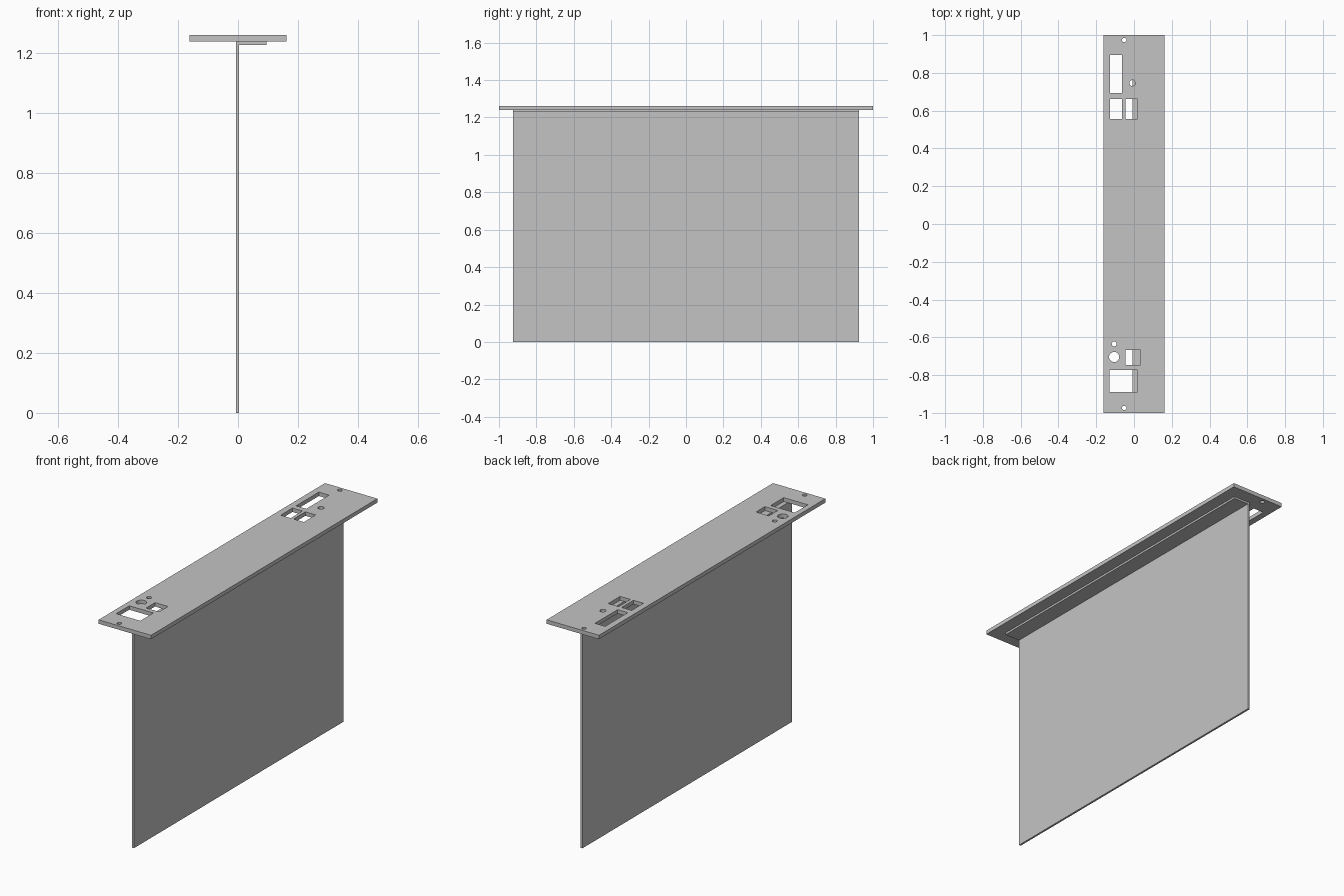
import bpy
import bmesh
from math import pi

old = bpy.data.objects.get("Cube")
if old:
    bpy.data.objects.remove(old, do_unlink=True)

grey = bpy.data.materials.new("plain_grey")
grey.use_nodes = True
colour = (0.55, 0.55, 0.55, 1)
grey.diffuse_color = colour
grey.node_tree.nodes["Principled BSDF"].inputs["Base Color"].default_value = colour

PLATE_BOTTOM, PLATE_TOP = 1.239, 1.261
HALF_WIDTH, HALF_LENGTH = 0.162, 1.0


def make_object(name, bm):
    bmesh.ops.recalc_face_normals(bm, faces=bm.faces)
    mesh = bpy.data.meshes.new(name)
    bm.to_mesh(mesh)
    bm.free()
    mesh.materials.append(grey)
    obj = bpy.data.objects.new(name, mesh)
    bpy.context.collection.objects.link(obj)
    return obj


def add_box(bm, x0, x1, y0, y1, z0, z1):
    verts = bmesh.ops.create_cube(bm, size=1)["verts"]
    bmesh.ops.scale(bm, vec=(x1 - x0, y1 - y0, z1 - z0), verts=verts)
    bmesh.ops.translate(bm, vec=((x0 + x1) / 2, (y0 + y1) / 2, (z0 + z1) / 2), verts=verts)


def add_pin(bm, x, y, radius):
    verts = bmesh.ops.create_cone(bm, cap_ends=True, segments=24, radius1=radius,
                                  radius2=radius, depth=0.2)["verts"]
    bmesh.ops.translate(bm, vec=(x, y, PLATE_TOP), verts=verts)


# Board with a folded flange under the plate: L profile extruded along y
profile = [(-0.007, 0), (0.004, 0), (0.004, 1.228), (0.095, 1.228),
           (0.095, PLATE_BOTTOM), (-0.007, PLATE_BOTTOM)]
bm = bmesh.new()
face = bm.faces.new([bm.verts.new((x, -0.925, z)) for x, z in profile])
extruded = bmesh.ops.extrude_face_region(bm, geom=[face])["geom"]
bmesh.ops.translate(bm, vec=(0, 1.85, 0),
                    verts=[v for v in extruded if isinstance(v, bmesh.types.BMVert)])
make_object("flanged_board", bm)

# Top plate
bm = bmesh.new()
add_box(bm, -HALF_WIDTH, HALF_WIDTH, -HALF_LENGTH, HALF_LENGTH, PLATE_BOTTOM, PLATE_TOP)
plate = make_object("top_plate", bm)

# Cutters for the connector slots and the round holes
slots = [(-0.126, -0.063, 0.693, 0.894), (-0.126, -0.064, 0.556, 0.661),
         (-0.046, 0.018, 0.556, 0.661), (-0.046, 0.034, -0.746, -0.667),
         (-0.131, 0.018, -0.889, -0.773)]
holes = [(-0.052, 0.974, 0.012), (-0.052, -0.974, 0.012), (-0.009, 0.746, 0.016),
         (-0.105, -0.635, 0.013), (-0.105, -0.704, 0.027)]
bm = bmesh.new()
for slot in slots:
    add_box(bm, *slot, PLATE_BOTTOM - 0.1, PLATE_TOP + 0.1)
for hole in holes:
    add_pin(bm, *hole)
cutter = make_object("hole_cutter", bm)
cutter.hide_render = True

# Cut the openings and keep the finished mesh
cut = plate.modifiers.new("openings", "BOOLEAN")
cut.operation = "DIFFERENCE"
cut.solver = "EXACT"
cut.object = cutter
bpy.context.view_layer.update()
finished = bpy.data.meshes.new_from_object(
    plate.evaluated_get(bpy.context.evaluated_depsgraph_get()))
plate.modifiers.clear()
plate.data = finished
bpy.data.objects.remove(cutter, do_unlink=True)
